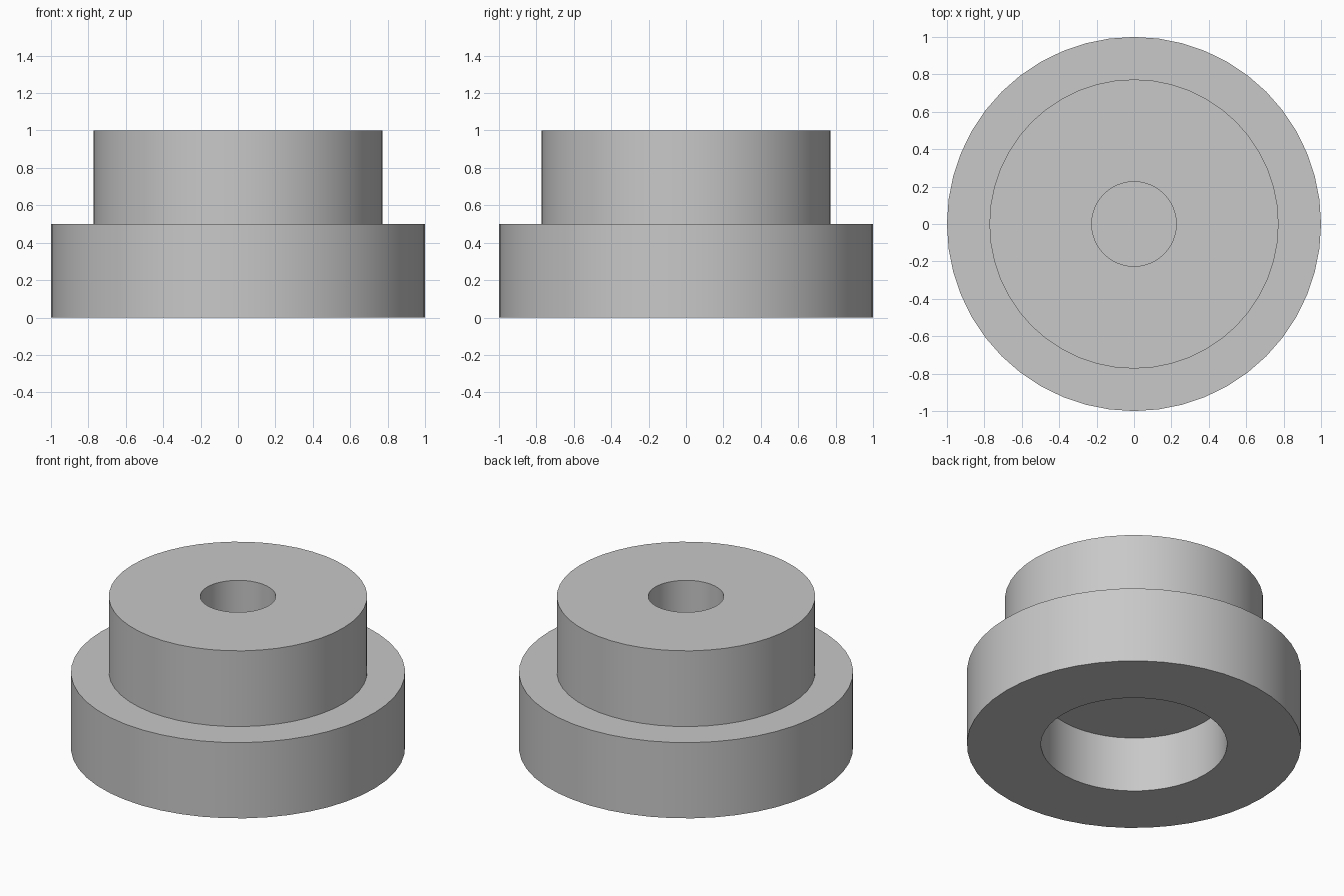
import bpy, bmesh, math

cube = bpy.data.objects.get("Cube")
if cube:
    bpy.data.objects.remove(cube, do_unlink=True)

SEGMENTS = 48

grey = bpy.data.materials.new("plain grey")
grey.use_nodes = True
COLOUR = (0.58, 0.58, 0.58, 1)
grey.diffuse_color = COLOUR
grey.node_tree.nodes["Principled BSDF"].inputs["Base Color"].default_value = COLOUR


def lathe(name, profile):
    """Spin a (radius, height) profile about z; zero radius closes on the axis."""
    bm = bmesh.new()
    verts = [bm.verts.new((r, 0, z)) for r, z in profile]
    edges = [bm.edges.new(pair) for pair in zip(verts, verts[1:])]
    bmesh.ops.spin(bm, geom=verts + edges, cent=(0, 0, 0), axis=(0, 0, 1),
                   angle=math.tau, steps=SEGMENTS, use_duplicate=False)
    bmesh.ops.remove_doubles(bm, verts=bm.verts, dist=0.0001)
    bmesh.ops.recalc_face_normals(bm, faces=bm.faces)
    mesh = bpy.data.meshes.new(name)
    bm.to_mesh(mesh)
    bm.free()
    obj = bpy.data.objects.new(name, mesh)
    bpy.context.collection.objects.link(obj)
    mesh.materials.append(grey)
    bpy.ops.object.select_all(action="DESELECT")
    obj.select_set(True)
    bpy.context.view_layer.objects.active = obj
    bpy.ops.object.shade_smooth_by_angle(angle=math.radians(30))
    return obj


# Wide flange with a recess below, narrower boss with a blind hole above
lathe("stepped_hub", [
    (0, 0.365), (0.557, 0.365), (0.557, 0),      # recess under the flange
    (1, 0), (1, 0.5), (0.773, 0.5),              # flange
    (0.773, 1), (0.226, 1),                      # boss
    (0.226, 0.5), (0, 0.5),                      # blind hole
])
